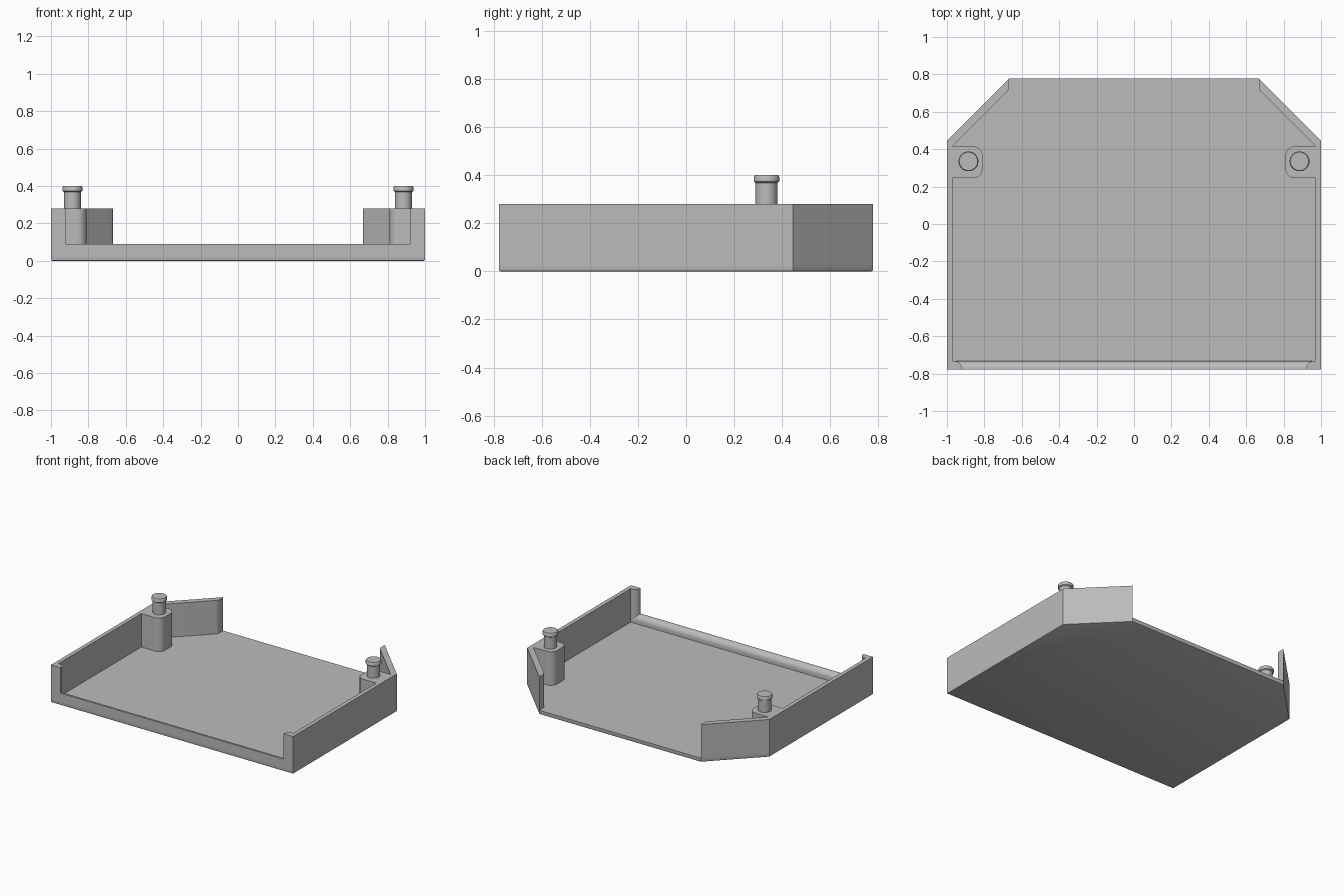
import bpy, bmesh, math
from mathutils import Vector

cube = bpy.data.objects.get("Cube")
if cube:
    bpy.data.objects.remove(cube)

grey = bpy.data.materials.new("plain grey")
grey.use_nodes = True
COLOUR = (0.5, 0.5, 0.5, 1)
grey.diffuse_color = COLOUR
grey.node_tree.nodes["Principled BSDF"].inputs["Base Color"].default_value = COLOUR

FLOOR, RIM, LIP = 0.03, 0.28, 0.09
BACK, FRONT = 0.778, -0.778


def finish(name, bm):
    bmesh.ops.recalc_face_normals(bm, faces=bm.faces)
    mesh = bpy.data.meshes.new(name)
    bm.to_mesh(mesh)
    bm.free()
    mesh.materials.append(grey)
    obj = bpy.data.objects.new(name, mesh)
    bpy.context.collection.objects.link(obj)
    bpy.ops.object.select_all(action='DESELECT')
    obj.select_set(True)
    bpy.context.view_layer.objects.active = obj
    bpy.ops.object.shade_smooth_by_angle(angle=math.radians(30))
    return obj


def prism(points, offset):
    """Extrude a closed outline along an offset."""
    bm = bmesh.new()
    face = bm.faces.new([bm.verts.new(p) for p in points])
    moved = bmesh.ops.extrude_face_region(bm, geom=[face], use_keep_orig=True)["geom"]
    verts = [v for v in moved if isinstance(v, bmesh.types.BMVert)]
    bmesh.ops.translate(bm, verts=verts, vec=offset)
    return bm


def arc(cx, cy, r, start, end, steps=8):
    angles = [math.radians(start + (end - start) * i / steps) for i in range(steps + 1)]
    return [(cx + r * math.cos(a), cy + r * math.sin(a)) for a in angles]


# Floor plate with clipped back corners and a softened bottom edge
outline = [(-1, FRONT), (1, FRONT), (1, 0.445), (0.667, BACK), (-0.667, BACK), (-1, 0.445)]
bm = prism([(x, y, 0) for x, y in outline], (0, 0, FLOOR))
bottom = [e for e in bm.edges if all(v.co.z < 0.001 for v in e.verts)]
bmesh.ops.bevel(bm, geom=bottom, offset=0.007, segments=2, profile=0.5, affect='EDGES')
finish("floor_plate", bm)

# Side wall outline: front return, inner face, peg boss, angled back wing
wall = [(1, FRONT), (1, 0.445), (0.667, BACK)]
wall += arc(0.707, 0.735, 0.04, 180, 225, 5)
wall += [(0.97, 0.415)]
wall += arc(0.86, 0.365, 0.05, 90, 180)
wall += arc(0.86, 0.295, 0.05, 180, 270)
wall += [(0.97, 0.245), (0.97, FRONT + 0.045)]
wall += arc(0.96, FRONT + 0.005, 0.04, 90, 180)
wall += [(0.92, FRONT)]

# Peg profile as radius and height
peg = [(0, 0.27), (0.045, 0.27), (0.045, 0.368), (0.053, 0.374),
       (0.053, 0.393), (0.049, 0.4), (0, 0.4)]

for side, sign in (("left", 1), ("right", -1)):
    finish(side + "_wall", prism([(sign * x, y, FLOOR) for x, y in wall], (0, 0, RIM - FLOOR)))
    bm = bmesh.new()
    verts = [bm.verts.new((r, 0, z)) for r, z in peg]
    edges = [bm.edges.new(pair) for pair in zip(verts, verts[1:])]
    bmesh.ops.spin(bm, geom=verts + edges, axis=(0, 0, 1), cent=(0, 0, 0),
                   angle=math.tau, steps=32, use_duplicate=False)
    bmesh.ops.remove_doubles(bm, verts=bm.verts, dist=0.0005)
    bmesh.ops.translate(bm, verts=bm.verts, vec=Vector((sign * 0.885, 0.335, 0)))
    finish(side + "_peg", bm)

# Low front lip, rounded towards the inside
lip = [(FRONT, FLOOR), (FRONT + 0.045, FLOOR)]
lip += arc(FRONT + 0.005, LIP - 0.04, 0.04, 0, 90) + [(FRONT, LIP)]
finish("front_lip", prism([(-0.97, y, z) for y, z in lip], (1.94, 0, 0)))
